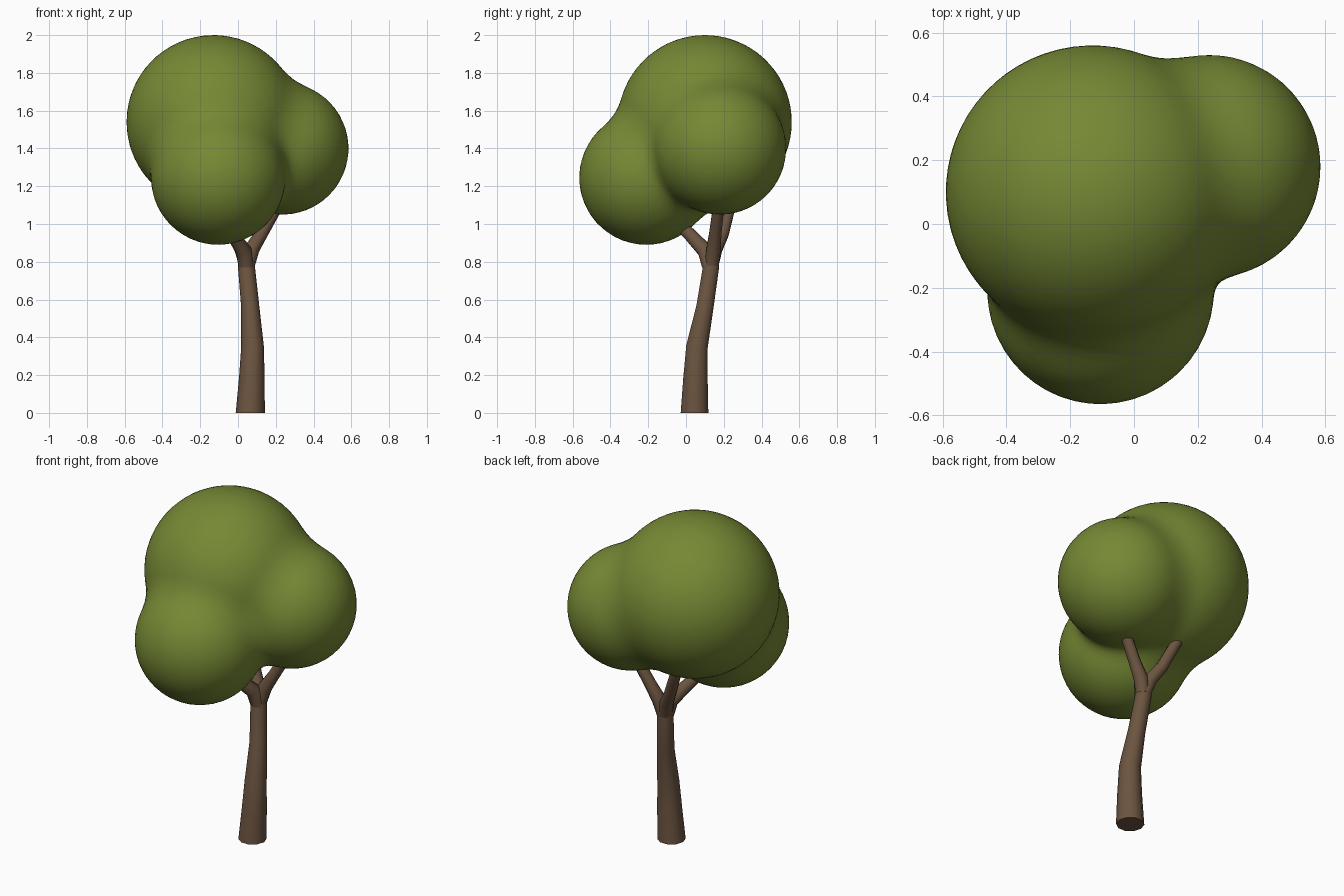
import bpy, bmesh, math
from mathutils import Vector

if "Cube" in bpy.data.objects:
    bpy.data.objects.remove(bpy.data.objects["Cube"])


def material(name, rgb):
    m = bpy.data.materials.new(name)
    m.diffuse_color = (*rgb, 1)
    m.use_nodes = True
    m.node_tree.nodes["Principled BSDF"].inputs["Base Color"].default_value = m.diffuse_color
    return m


def finish(bm, name, mat, angle):
    bmesh.ops.recalc_face_normals(bm, faces=bm.faces)
    me = bpy.data.meshes.new(name)
    bm.to_mesh(me)
    bm.free()
    me.materials.append(mat)
    ob = bpy.data.objects.new(name, me)
    bpy.context.collection.objects.link(ob)
    bpy.ops.object.select_all(action='DESELECT')
    ob.select_set(True)
    bpy.context.view_layer.objects.active = ob
    bpy.ops.object.shade_smooth_by_angle(angle=math.radians(angle))
    return ob


def limb(name, path, mat, sides=10):
    """Tapered tube through (x, y, z, radius) points."""
    bm = bmesh.new()
    pts = [Vector(p[:3]) for p in path]
    up = Vector((0, 0, 1))
    rings = []
    for i, p in enumerate(pts):
        d = up if i == 0 else pts[min(i + 1, len(pts) - 1)] - pts[i - 1]
        q = up.rotation_difference(d.normalized())
        rings.append([bm.verts.new(p + q @ Vector((
            path[i][3] * math.cos(math.tau * k / sides),
            path[i][3] * math.sin(math.tau * k / sides), 0))) for k in range(sides)])
    for a, b in zip(rings, rings[1:]):
        for k in range(sides):
            n = (k + 1) % sides
            bm.faces.new((a[k], a[n], b[n], b[k]))
    bm.faces.new(rings[0][::-1])
    bm.faces.new(rings[-1])
    return finish(bm, name, mat, 50)


bark = material("bark", (0.15, 0.09, 0.052))
leaf = material("leaf", (0.18, 0.25, 0.035))

# Trunk, leaning back and narrowing towards the fork
limb("trunk", [(0.065, 0.045, 0, 0.077), (0.073, 0.05, 0.18, 0.068),
               (0.077, 0.058, 0.35, 0.060), (0.065, 0.10, 0.56, 0.048),
               (0.045, 0.132, 0.77, 0.045), (0.045, 0.137, 0.87, 0.036)], bark)

# Three branches reaching into the three leaf clumps
limb("right_branch", [(0.05, 0.135, 0.78, 0.040), (0.075, 0.147, 0.87, 0.040),
                      (0.125, 0.155, 0.95, 0.034), (0.24, 0.18, 1.15, 0.030)], bark)
limb("front_branch", [(0.045, 0.125, 0.77, 0.042), (0.03, 0.10, 0.86, 0.042),
                      (-0.03, 0.02, 0.945, 0.035), (-0.09, -0.07, 1.03, 0.030)], bark)
limb("back_branch", [(0.045, 0.135, 0.78, 0.040), (0.02, 0.155, 0.87, 0.040),
                     (-0.03, 0.195, 0.95, 0.034), (-0.12, 0.25, 1.16, 0.030)], bark)

# Foliage: three round clumps blended into one mass
clumps = [(Vector((-0.13, 0.10, 1.54)), 0.46),
          (Vector((0.235, 0.18, 1.40)), 0.35),
          (Vector((-0.105, -0.21, 1.245)), 0.355)]
centre = Vector((-0.02, 0.03, 1.38))


def blended_distance(p, k=0.09):
    d = 9.0
    for c, r in clumps:
        e = (p - c).length - r
        h = max(k - abs(d - e), 0) / k
        d = min(d, e) - h * h * k / 4
    return d


bm = bmesh.new()
bmesh.ops.create_icosphere(bm, subdivisions=5, radius=1)
for v in bm.verts:
    ray = v.co.normalized()
    lo, hi = 0.0, 1.2
    for _ in range(18):
        mid = (lo + hi) / 2
        if blended_distance(centre + ray * mid) < 0:
            lo = mid
        else:
            hi = mid
    v.co = centre + ray * lo
finish(bm, "foliage", leaf, 60)
